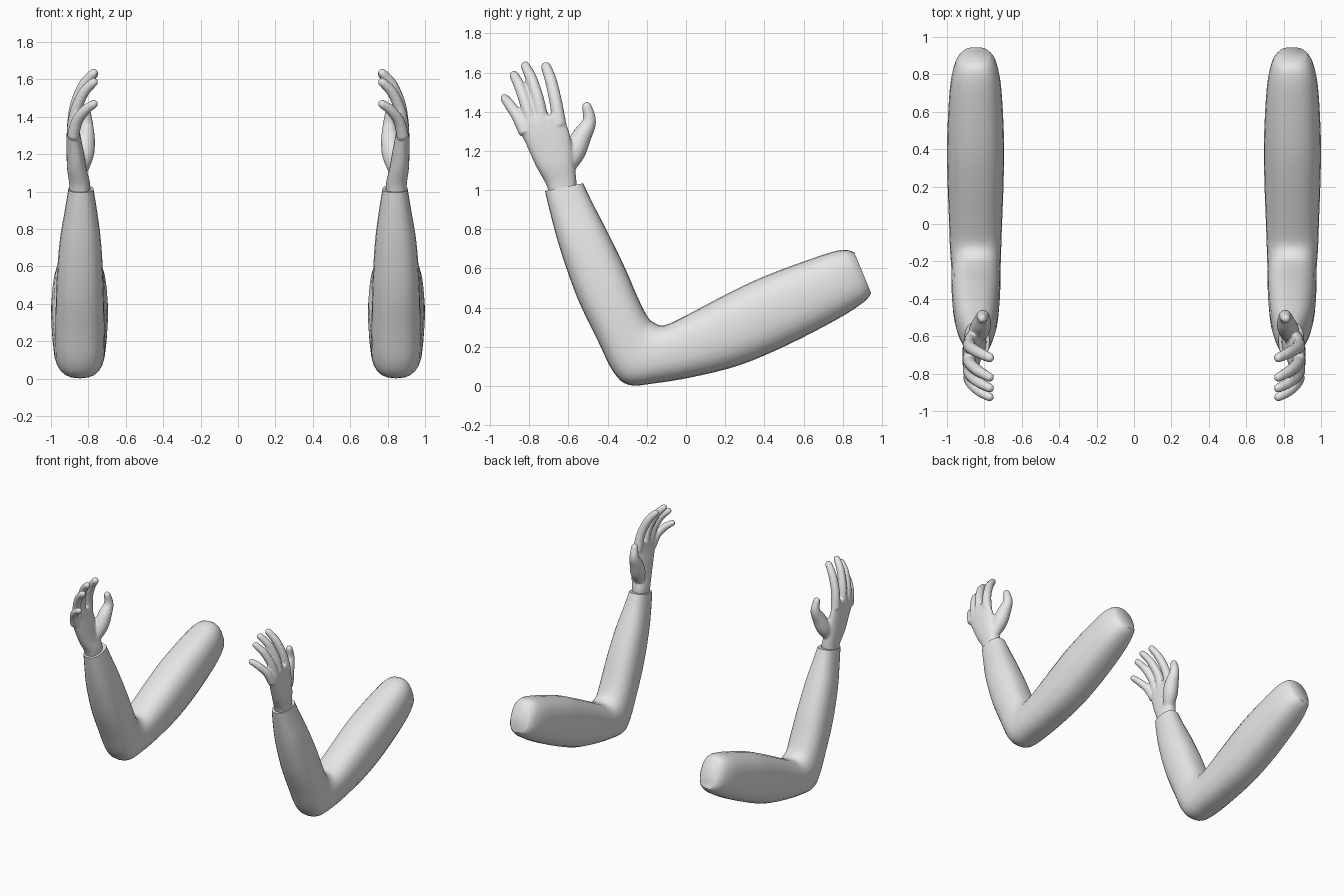
import bpy, bmesh, math
from mathutils import Vector

if "Cube" in bpy.data.objects:
    bpy.data.objects.remove(bpy.data.objects["Cube"])

skin = bpy.data.materials.new("light grey")
skin.diffuse_color = (0.8, 0.8, 0.8, 1)
skin.use_nodes = True
skin.node_tree.nodes["Principled BSDF"].inputs["Base Color"].default_value = skin.diffuse_color


def spline(rows, steps):
    """Catmull-Rom interpolation of rows of numbers."""
    out = []
    n = len(rows)
    for i in range(n - 1):
        a, b, c, d = (rows[max(i - 1, 0)], rows[i], rows[i + 1], rows[min(i + 2, n - 1)])
        for s in range(steps):
            t = s / steps
            out.append([0.5 * (2 * q + (r - p) * t + (2 * p - 5 * q + 4 * r - w) * t * t
                               + (3 * q - p - 3 * r + w) * t ** 3)
                        for p, q, r, w in zip(a, b, c, d)])
    out.append(list(rows[-1]))
    return out


def loft(bm, rings, sides, power):
    """Skin rings given as (centre, half axis u, half axis v)."""
    def bend(x):
        return math.copysign(abs(x) ** (2 / power), x)
    loops = []
    for c, u, v in rings:
        angles = [2 * math.pi * k / sides for k in range(sides)]
        loops.append([bm.verts.new(c + u * bend(math.cos(a)) + v * bend(math.sin(a)))
                      for a in angles])
    for lo, hi in zip(loops, loops[1:]):
        for k in range(sides):
            j = (k + 1) % sides
            bm.faces.new((lo[k], lo[j], hi[j], hi[k]))
    bm.faces.new(loops[0][::-1])
    bm.faces.new(loops[-1])


def slab(bm, rows, steps, sides, power):
    """Rows: inner y, z, outer y, z, centre x, half width."""
    rings = []
    for iy, iz, oy, oz, x, w in spline(rows, steps):
        rings.append((Vector((x, (iy + oy) / 2, (iz + oz) / 2)),
                      Vector((0, (iy - oy) / 2, (iz - oz) / 2)), Vector((w, 0, 0))))
    loft(bm, rings, sides, power)


def finger(bm, rows):
    """Round-tipped tube. Rows: x, y, z, radius."""
    pts = [(Vector(p[:3]), p[3]) for p in spline(rows, 5)]
    tip, r = pts[-1]
    d = (tip - pts[-2][0]).normalized()
    pts += [(tip + d * r * math.sin(a), r * math.cos(a)) for a in (0.5, 0.95, 1.35)]
    rings = []
    for i, (p, r) in enumerate(pts):
        t = (pts[min(i + 1, len(pts) - 1)][0] - pts[max(i - 1, 0)][0]).normalized()
        u = t.cross(Vector((1, 0, 0))).normalized()
        rings.append((p, u * r, t.cross(u) * r))
    loft(bm, rings, 12, 2)


def finish(bm, name, blend=False):
    bmesh.ops.recalc_face_normals(bm, faces=bm.faces)
    mesh = bpy.data.meshes.new(name)
    bm.to_mesh(mesh)
    bm.free()
    mesh.materials.append(skin)
    ob = bpy.data.objects.new(name, mesh)
    bpy.context.collection.objects.link(ob)
    bpy.context.view_layer.objects.active = ob
    ob.select_set(True)
    bpy.ops.object.shade_smooth_by_angle(angle=math.radians(50))
    if blend:  # fuse the fingers into the palm
        m = ob.modifiers.new("fuse", 'REMESH')
        m.mode = 'VOXEL'
        m.voxel_size = 0.008
        m.use_smooth_shade = True
        m = ob.modifiers.new("soften", 'SMOOTH')
        m.factor = 0.5
        m.iterations = 5
    m = ob.modifiers.new("other side", 'MIRROR')
    m.use_mirror_merge = False
    ob.select_set(False)


# bent arm, from the shoulder cut to the wrist
bm = bmesh.new()
slab(bm, [
    (0.86, 0.68, 0.945, 0.475, 0.845, 0.075),
    (0.81, 0.695, 0.91, 0.43, 0.846, 0.108),
    (0.70, 0.67, 0.78, 0.345, 0.847, 0.136),
    (0.40, 0.56, 0.52, 0.21, 0.847, 0.152),
    (0.20, 0.465, 0.27, 0.105, 0.847, 0.150),
    (0.00, 0.36, 0.03, 0.045, 0.847, 0.142),
    (-0.11, 0.31, -0.15, 0.015, 0.847, 0.137),
    (-0.165, 0.325, -0.29, 0.005, 0.845, 0.132),
    (-0.20, 0.36, -0.37, 0.07, 0.845, 0.130),
    (-0.25, 0.46, -0.45, 0.23, 0.845, 0.130),
    (-0.31, 0.60, -0.555, 0.45, 0.845, 0.125),
    (-0.40, 0.785, -0.64, 0.69, 0.843, 0.110),
    (-0.475, 0.93, -0.69, 0.87, 0.840, 0.086),
    (-0.525, 1.035, -0.72, 0.995, 0.840, 0.067),
], 4, 24, 2.5)
finish(bm, "arm")

# palm with wrist
bm = bmesh.new()
slab(bm, [
    (-0.56, 0.98, -0.69, 0.95, 0.845, 0.055),
    (-0.56, 1.06, -0.715, 1.03, 0.847, 0.056),
    (-0.57, 1.13, -0.765, 1.12, 0.862, 0.052),
    (-0.58, 1.22, -0.815, 1.23, 0.872, 0.045),
    (-0.60, 1.31, -0.85, 1.31, 0.880, 0.036),
    (-0.63, 1.39, -0.845, 1.36, 0.882, 0.028),
], 4, 24, 2.4)

# thumb and four fingers, curling towards the middle
finger(bm, [(0.845, -0.61, 1.11, 0.040), (0.828, -0.57, 1.19, 0.056),
            (0.815, -0.535, 1.27, 0.052), (0.808, -0.494, 1.35, 0.036),
            (0.812, -0.506, 1.425, 0.026)])
finger(bm, [(0.882, -0.645, 1.33, 0.036), (0.868, -0.665, 1.45, 0.033),
            (0.825, -0.69, 1.56, 0.031), (0.772, -0.715, 1.63, 0.026)])
finger(bm, [(0.882, -0.73, 1.33, 0.036), (0.868, -0.755, 1.46, 0.032),
            (0.825, -0.79, 1.57, 0.030), (0.772, -0.82, 1.633, 0.025)])
finger(bm, [(0.882, -0.785, 1.33, 0.035), (0.868, -0.815, 1.43, 0.031),
            (0.825, -0.85, 1.53, 0.029), (0.772, -0.877, 1.585, 0.025)])
finger(bm, [(0.882, -0.82, 1.29, 0.034), (0.862, -0.86, 1.375, 0.031),
            (0.818, -0.90, 1.435, 0.028), (0.772, -0.925, 1.468, 0.024)])
finish(bm, "hand", blend=True)
